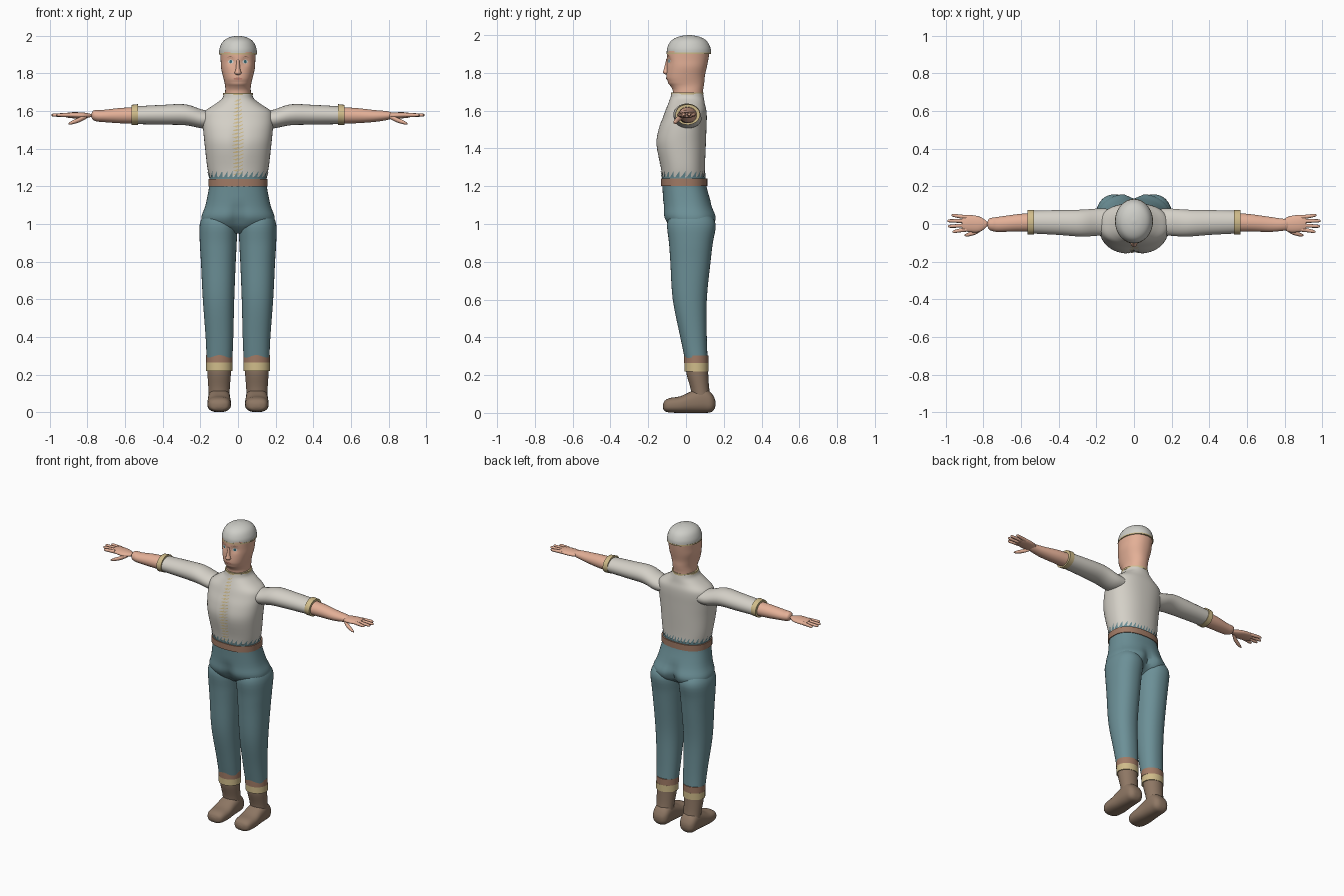
import bpy, bmesh, math
from mathutils import Vector
from mathutils.bvhtree import BVHTree

if "Cube" in bpy.data.objects:
    bpy.data.objects.remove(bpy.data.objects["Cube"])


def material(name, rgb):
    lin = [((c / 255 + 0.055) / 1.055) ** 2.4 for c in rgb] + [1]
    m = bpy.data.materials.new(name)
    m.use_nodes = True
    m.diffuse_color = lin
    m.node_tree.nodes["Principled BSDF"].inputs["Base Color"].default_value = lin
    return m


SHIRT = material("off white cloth", (212, 208, 199))
CAP = material("pale grey cap", (206, 206, 200))
TEAL = material("teal cloth", (108, 144, 151))
SKIN = material("skin", (228, 176, 151))
BOOT = material("boot brown", (142, 119, 100))
BELT = material("belt brown", (160, 122, 101))
TAN = material("tan trim", (208, 188, 138))
WHITE = material("eye white", (225, 225, 220))
IRIS = material("iris teal", (55, 108, 120))
LIP = material("lip", (198, 134, 116))


def finish(name, bm, mat):
    mesh = bpy.data.meshes.new(name)
    bm.to_mesh(mesh)
    bm.free()
    mesh.materials.append(mat)
    mesh.shade_smooth()
    mesh.set_sharp_from_angle(angle=math.radians(50))
    obj = bpy.data.objects.new(name, mesh)
    bpy.context.collection.objects.link(obj)
    return obj


def spline(a, b, c, d, t):
    m1, m2 = (c - a) / 2, (d - b) / 2
    return (b * (2 * t**3 - 3 * t**2 + 1) + m1 * (t**3 - 2 * t**2 + t)
            + c * (3 * t**2 - 2 * t**3) + m2 * (t**3 - t**2))


def loft(name, rows, mat, axis="z", side=1, power=2.0, segs=40, sub=4, shape=None):
    """Skin through rounded sections; row = (position, u0, u1, v0, v1)."""
    fine = []
    for i in range(len(rows) - 1):
        p = [rows[max(0, min(len(rows) - 1, i + k))] for k in (-1, 0, 1, 2)]
        fine += [[spline(*q, s / sub) for q in zip(*p)] for s in range(sub)]
    fine.append(rows[-1])
    bm = bmesh.new()
    rings = []
    for t, u0, u1, v0, v1 in fine:
        ring = []
        for k in range(segs):
            a = math.tau * k / segs
            c, s = math.cos(a), math.sin(a)
            u = (u0 + u1) / 2 + (u1 - u0) / 2 * math.copysign(abs(c) ** (2 / power), c)
            v = (v0 + v1) / 2 + (v1 - v0) / 2 * math.copysign(abs(s) ** (2 / power), s)
            co = {"z": (u, v, t), "x": (t, u, v), "y": (u, t, v)}[axis]
            if shape:
                co = shape(*co)
            ring.append(bm.verts.new((co[0] * side, co[1], co[2])))
        rings.append(ring)
    for r0, r1 in zip(rings, rings[1:]):
        for k in range(segs):
            j = (k + 1) % segs
            bm.faces.new((r0[k], r0[j], r1[j], r1[k]))
    bm.faces.new(rings[0])
    bm.faces.new(rings[-1])
    bmesh.ops.recalc_face_normals(bm, faces=bm.faces)
    return finish(name, bm, mat)


def decal(name, base, polys, mat, lift=0.002):
    """Lay thin plates on a part; points are (angle from the front, height)."""
    tree = BVHTree.FromPolygons([v.co for v in base.data.vertices],
                                [p.vertices for p in base.data.polygons])
    bm = bmesh.new()
    for poly in polys:
        verts = []
        for a, z in poly:
            d = Vector((math.sin(a), -math.cos(a), 0))
            hit = tree.ray_cast(Vector((0, 0, z)) + d, -d)[0]
            verts.append(bm.verts.new(hit + d * lift))
        face = bm.faces.new(verts)
        face.normal_update()
        if face.normal.dot(d) < 0:
            face.normal_flip()
    return finish(name, bm, mat)


def oval(a, z, ra, rz, n=14):
    return [(a + ra * math.cos(math.tau * i / n), z + rz * math.sin(math.tau * i / n))
            for i in range(n)]


def band(name, z0, z1, x0, x1, y0, y1, mat, side=1, power=2.0):
    return loft(name, [(z0, x0, x1, y0, y1), (z1, x0, x1, y0, y1)], mat,
                side=side, power=power, sub=1)


# Shirt body, with a shallow hollow down the chest
def chest(x, y, z):
    if y < 0:
        y += 0.012 * math.exp(-(x / 0.03) ** 2) * math.exp(-((z - 1.43) / 0.1) ** 2)
    return x, y, z


torso_rows = [(1.235, .148, -.125, .1), (1.3, .163, -.135, .1), (1.42, .177, -.16, .105),
              (1.5, .185, -.148, .108), (1.56, .187, -.125, .11), (1.6, .175, -.11, .108),
              (1.635, .125, -.095, .1), (1.665, .086, -.083, .095), (1.69, .076, -.078, .09)]
shirt = loft("shirt_body", [(z, -w, w, f, b) for z, w, f, b in torso_rows], SHIRT,
             power=2.3, segs=64, shape=chest)
band("collar_trim", 1.685, 1.697, -.079, .079, -.08, .093, TAN)

# Front lacing and ragged waist edge
lacing, teeth = [], []
for i in range(21):
    z = 1.26 + i * 0.0195
    lacing.append([(-.21, z + .002), (-.02, z + .012), (.03, z + .012), (-.03, z)])
    lacing.append([(.03, z + .008), (.19, z + .018), (.19, z + .013), (0, z)])
decal("shirt_lacing", shirt, lacing, TAN)
for i in range(32):
    a = math.tau * i / 32
    teeth.append([(a, 1.245), (a + .17, 1.245), (a + .17, 1.252), (a + .19, 1.282),
                  (a + .06, 1.255)])
decal("waist_stitches", shirt, teeth, TEAL, 0.004)


# Trousers: hips with a cleft, then legs
def cleft(x, y, z):
    k = max(0, min(1, (1.12 - z) / 0.1))
    return x, y * (1 - 0.22 * k * math.exp(-(x / 0.035) ** 2)), z


hip_rows = [(.95, .10, -.04, .08), (.975, .16, -.075, .125), (1.0, .188, -.1, .152),
            (1.04, .194, -.12, .162), (1.1, .173, -.12, .137), (1.2, .153, -.125, .108),
            (1.25, .151, -.128, .104)]
loft("trouser_hips", [(z, -w, w, f, b) for z, w, f, b in hip_rows], TEAL,
     power=2.4, segs=64, shape=cleft)
band("belt", 1.2, 1.24, -.158, .158, -.133, .113, BELT, power=2.4)

leg_rows = [(.28, .03, .167, -.005, .115), (.4, .025, .172, -.03, .11),
            (.6, .02, .187, -.07, .11), (.8, .012, .197, -.083, .13),
            (.9, .007, .203, -.09, .142), (1.0, .006, .203, -.1, .157),
            (1.06, .04, .178, -.075, .12)]
shaft_rows = [(.05, .045, .155, .03, .14), (.12, .044, .157, .026, .124),
              (.2, .038, .162, .004, .118), (.24, .036, .163, 0, .117)]
foot_rows = [(-.122, .085, .115, .025, .045), (-.112, .055, .145, .009, .065),
             (-.085, .041, .159, .002, .079), (-.03, .037, .163, 0, .088),
             (.03, .04, .16, 0, .115), (.09, .042, .158, 0, .135),
             (.13, .048, .152, .003, .11), (.15, .065, .135, .02, .08),
             (.156, .085, .115, .04, .06)]

# Arm sections along x
sleeve_rows = [(.13, -.06, .08, 1.51, 1.6), (.19, -.062, .082, 1.508, 1.608),
               (.28, -.067, .076, 1.525, 1.636), (.4, -.058, .074, 1.528, 1.633),
               (.55, -.05, .07, 1.531, 1.625)]
forearm_rows = [(.5, -.042, .062, 1.532, 1.622), (.62, -.04, .052, 1.535, 1.617),
                (.72, -.042, .038, 1.542, 1.606)]
left_wrist = [(.79, -.036, .028, 1.552, 1.6), (.82, -.03, .025, 1.562, 1.592)]
right_wrist = [(.75, -.038, .034, 1.545, 1.606), (.77, -.03, .028, 1.553, 1.602),
               (.78, -.01, .01, 1.57, 1.585)]
palm_rows = [(.775, -.007, .007, 1.57, 1.583), (.8, -.03, .028, 1.564, 1.589),
             (.83, -.044, .042, 1.56, 1.593), (.88, -.042, .048, 1.562, 1.594),
             (.915, -.034, .042, 1.566, 1.59)]
fingers = [(-.03, -.04, .965), (-.007, -.012, .988), (.015, .017, .992), (.036, .046, .97)]

for label, s in (("left", 1), ("right", -1)):
    loft(label + "_trouser_leg", leg_rows, TEAL, side=s, power=2.2)
    loft(label + "_boot_shaft", shaft_rows, BOOT, side=s)
    loft(label + "_boot_foot", foot_rows, BOOT, axis="y", side=s, power=2.5)
    band(label + "_boot_trim", .22, .263, .03, .169, -.008, .12, TAN, s)
    band(label + "_boot_top", .263, .305, .028, .169, -.01, .119, BELT, s)
    loft(label + "_sleeve", sleeve_rows, SHIRT, axis="x", side=s)
    loft(label + "_cuff", [(.532, -.056, .074, 1.527, 1.637), (.566, -.056, .074, 1.525, 1.633)],
         TAN, axis="x", side=s, sub=1)
    loft(label + "_forearm", forearm_rows + (left_wrist if s > 0 else right_wrist),
         SKIN, axis="x", side=s)
    loft(label + "_palm", palm_rows, SKIN, axis="x", side=s, segs=24)
    for n, (y0, y1, tip) in enumerate(fingers):
        rows = [(x, y - r, y + r, 1.579 - r, 1.579 + r) for x, y, r in
                ((.89, y0, .011), (.93, (y0 + y1) / 2, .01), (tip - .01, y1, .008),
                 (tip, y1, .003))]
        loft(f"{label}_finger_{n + 1}", rows, SKIN, axis="x", side=s, segs=12, sub=3)
    thumb = [(x, y - r, y + r, z - r, z + r) for x, y, z, r in
             ((.805, -.02, 1.572, .012), (.84, -.042, 1.555, .013),
              (.88, -.056, 1.54, .01), (.9, -.06, 1.533, .004))]
    loft(label + "_thumb", thumb, SKIN, axis="x", side=s, segs=12)


# Head with sunken eye sockets and a crease under the lips
def sockets(x, y, z):
    if y < 0:
        y += 0.01 * math.exp(-((abs(x) - .037) / .022) ** 2 - ((z - 1.862) / .02) ** 2)
        y += 0.005 * math.exp(-((z - 1.755) / .009) ** 2 - (x / .06) ** 2)
    return x, y, z


head_rows = [(1.66, .07, -.072, .088), (1.705, .068, -.07, .09), (1.73, .068, -.082, .094),
             (1.752, .072, -.1, .097), (1.785, .08, -.104, .1), (1.83, .09, -.101, .11),
             (1.87, .092, -.102, .118), (1.915, .095, -.1, .125)]
head = loft("head", [(z, -w, w, f, b) for z, w, f, b in head_rows], SKIN,
            power=2.2, segs=64, shape=sockets)
loft("nose", [(1.792, -.008, .008, -.11, -.085), (1.802, -.018, .018, -.122, -.08),
              (1.825, -.012, .012, -.116, -.08), (1.875, -.008, .008, -.104, -.08)],
     SKIN, segs=16)
for label, s in (("left", 1), ("right", -1)):
    decal(label + "_eye", head, [oval(s * .41, 1.863, .16, .011)], WHITE, .002)
    decal(label + "_iris", head, [oval(s * .41, 1.863, .085, .009)], IRIS, .004)
    decal(label + "_brow", head, [[(s * .22, 1.883), (s * .42, 1.889), (s * .62, 1.884),
                                   (s * .42, 1.894)]], BELT, .003)
decal("lips", head, [oval(0, 1.772, .22, .006)], LIP, .003)

# Cap
cap_rows = [(1.905, 1), (1.93, .985), (1.96, .87), (1.98, .69), (1.994, .4), (2.0, .06)]
loft("cap", [(z, -.1 * k, .1 * k, .015 - .117 * k, .015 + .117 * k) for z, k in cap_rows],
     CAP, segs=48)
band("cap_trim", 1.9, 1.908, -.101, .101, -.103, .133, TAN)
